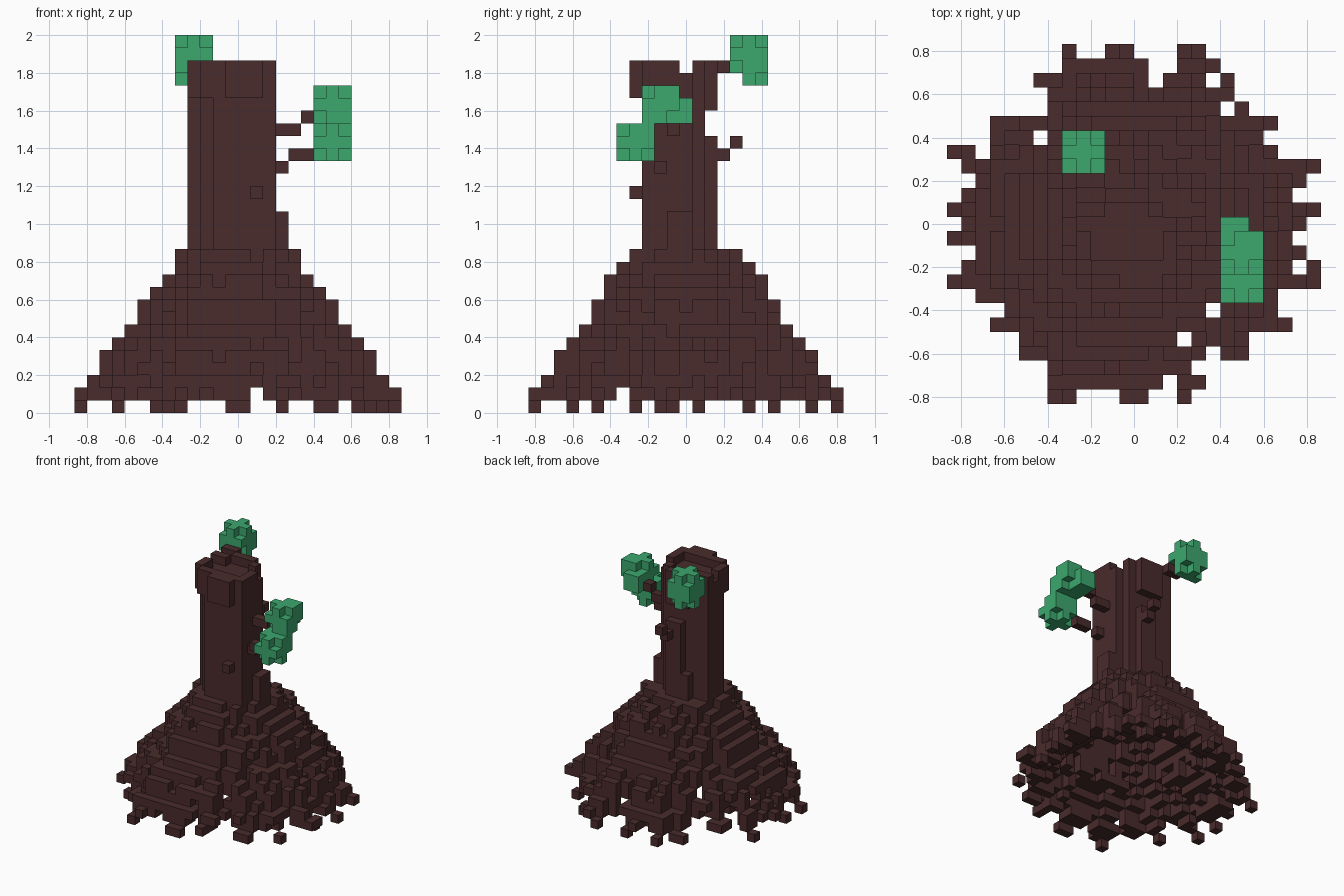
import bpy, bmesh, math, random

cube = bpy.data.objects.get("Cube")
if cube:
    bpy.data.objects.remove(cube, do_unlink=True)

random.seed(11)
V = 1 / 15  # block size; cell (i, j, k) spans i..i+1, j-0.5..j+0.5, k..k+1


def material(name, rgb):
    m = bpy.data.materials.new(name)
    m.use_nodes = True
    m.diffuse_color = (*rgb, 1)
    m.node_tree.nodes["Principled BSDF"].inputs["Base Color"].default_value = (*rgb, 1)
    return m


bark = material("dark bark brown", (0.067, 0.024, 0.025))
leaf = material("leaf green", (0.045, 0.39, 0.155))

# Unit square of each cube side, keyed by its outward direction
SIDES = {
    (1, 0, 0): ((1, 0, 0), (1, 1, 0), (1, 1, 1), (1, 0, 1)),
    (-1, 0, 0): ((0, 0, 0), (0, 0, 1), (0, 1, 1), (0, 1, 0)),
    (0, 1, 0): ((0, 1, 0), (0, 1, 1), (1, 1, 1), (1, 1, 0)),
    (0, -1, 0): ((0, 0, 0), (1, 0, 0), (1, 0, 1), (0, 0, 1)),
    (0, 0, 1): ((0, 0, 1), (1, 0, 1), (1, 1, 1), (0, 1, 1)),
    (0, 0, -1): ((0, 0, 0), (0, 1, 0), (1, 1, 0), (1, 0, 0)),
}


def blocks(name, cells, mat):
    """Build the outer skin of a set of block cells."""
    bm = bmesh.new()
    verts = {}
    for c in sorted(cells):
        for d, quad in SIDES.items():
            if tuple(a + b for a, b in zip(c, d)) in cells:
                continue
            face = []
            for q in quad:
                p = tuple(a + b for a, b in zip(c, q))
                if p not in verts:
                    verts[p] = bm.verts.new((p[0] * V, (p[1] - 0.5) * V, p[2] * V))
                face.append(verts[p])
            bm.faces.new(face)
    mesh = bpy.data.meshes.new(name)
    bm.to_mesh(mesh)
    bm.free()
    mesh.materials.append(mat)
    bpy.context.collection.objects.link(bpy.data.objects.new(name, mesh))


def box(xs, ys, zs):
    """All cells in inclusive ranges."""
    return {(i, j, k) for i in range(xs[0], xs[1] + 1)
            for j in range(ys[0], ys[1] + 1) for k in range(zs[0], zs[1] + 1)}


# Trunk: column with trimmed corners and a shallow rim at the top
always_cut = {(-4, -3), (-4, 2), (-3, 2), (2, 2), (1, 2), (2, 1)}
cut_below_rim = {(-4, -2), (-3, -3)}
trunk = set()
for i, j, k in box((-4, 2), (-3, 2), (9, 27)):
    hollow = -3 <= i <= 1 and -2 <= j <= 1 and (i, j) not in {(1, 1), (-3, 1)}
    if (i, j) in always_cut or ((i, j) in cut_below_rim and k < 25):
        continue
    if k == 27 and (hollow or j == 0):
        continue
    if j == 2 and (16 if i == -2 else 20) <= k <= 23:
        continue
    trunk.add((i, j, k))
trunk |= box((-1, 1), (-4, -4), (25, 27))   # raised front slab
trunk |= {(1, -4, 17)}                      # knot
trunk |= box((3, 3), (-1, 0), (13, 15)) | box((-1, 0), (2, 2), (20, 21))

# Roots: stepped lines from the trunk to tips on or just off the ground
R = [13, 13, 12, 11, 11, 10, 9, 8, 8, 7, 6, 5, 5]
tips = [(-5, 12), (-2, 12), (-1, 12), (3, 12), (4, 12), (-7, 10), (6, 10),
        (-10, 7), (9, 7), (-13, 5), (-13, 1), (-13, -1), (-13, -4), (-8, -9),
        (-10, -7), (-6, -12), (-5, -12), (-1, -12), (0, -12), (3, -12), (7, -9),
        (10, -7), (12, -4), (11, -2), (12, 1), (12, 4), (6, -9), (-6, 10)]
roots = set()
for n, (tx, ty) in enumerate(tips):
    grounded = n % 3 != 1
    roots.add((tx, ty, 0 if grounded else 1))
    cx = tx + 0.5
    for k in range(1, 12):
        outer, inner = R[k] / 13, R[min(k + 2, 12)] / 13
        if k == 1 and grounded:
            outer = 0.92
        for s in range(25):
            t = outer + (inner - outer) * s / 24
            i, j = math.floor(cx * t), round(ty * t)
            roots.add((i, j, k))
            # ragged side growths
            if random.random() < 0.06:
                if abs(cx) > abs(ty):
                    j += random.choice((-1, 1))
                else:
                    i += random.choice((-1, 1))
                if math.hypot(i + 0.5, j) < R[k]:
                    roots.add((i, j, k))

# Root mound: ragged, with an open square hollow beneath
for k in range(2, 13):
    fill = 1.0 if R[k] < 7 else 0.9 if R[k] < 10 else 0.62
    for i in range(-13, 13):
        for j in range(-12, 13):
            x, y = abs(i + 0.5), abs(j)
            d = math.hypot(x, (j + 0.2) * 1.04)
            edge = R[k] - random.random() * 1.3
            walled = d >= R[k] - 2.6 or (4 <= k <= 8 and max(x, y) >= 6)
            if walled and d <= edge and random.random() < fill:
                roots.add((i, j, k))

# Narrow slits through the mound along one diagonal
roots = {(i, j, k) for i, j, k in roots - trunk
         if not (2 <= k <= 6 and -1 < i + 0.5 + j < 0
                 and math.hypot(i + 0.5, j) < 9)}

# Branches
right_low = {(3, -2, 19), (4, -3, 20), (5, -3, 20)}
right_high = {(3, -1, 22), (4, -1, 22), (5, -1, 23)}
back_stub = {(0, 3, 20), (0, 4, 21)}
back_high = {(-3, 3, 27), (-4, 3, 27)}


def clump(x, y, z):
    """3x3x3 leaf clump with its eight corners removed."""
    return {c for c in box((x, x + 2), (y, y + 2), (z, z + 2))
            if not all(a != b + 1 for a, b in zip(c, (x, y, z)))}


leaves_low = clump(6, -5, 20) | {(6, -3, 22), (8, -3, 22)}
leaves_high = (clump(6, -3, 23) | box((6, 7), (0, 0), (23, 24))
               | {(8, -1, 25), (8, -3, 23), (6, -1, 23)})
leaves_back = clump(-5, 4, 27) | box((-5, -3), (5, 5), (26, 26)) | {
    (-4, 6, 26), (-5, 6, 27), (-3, 6, 27), (-5, 4, 27)}

for name, cells, mat in (
        ("trunk", trunk, bark), ("roots", roots, bark),
        ("lower_side_branch", right_low, bark), ("upper_side_branch", right_high, bark),
        ("back_stub", back_stub, bark), ("back_branch", back_high, bark),
        ("lower_side_leaves", leaves_low, leaf), ("upper_side_leaves", leaves_high, leaf),
        ("back_leaves", leaves_back, leaf)):
    blocks(name, cells, mat)
